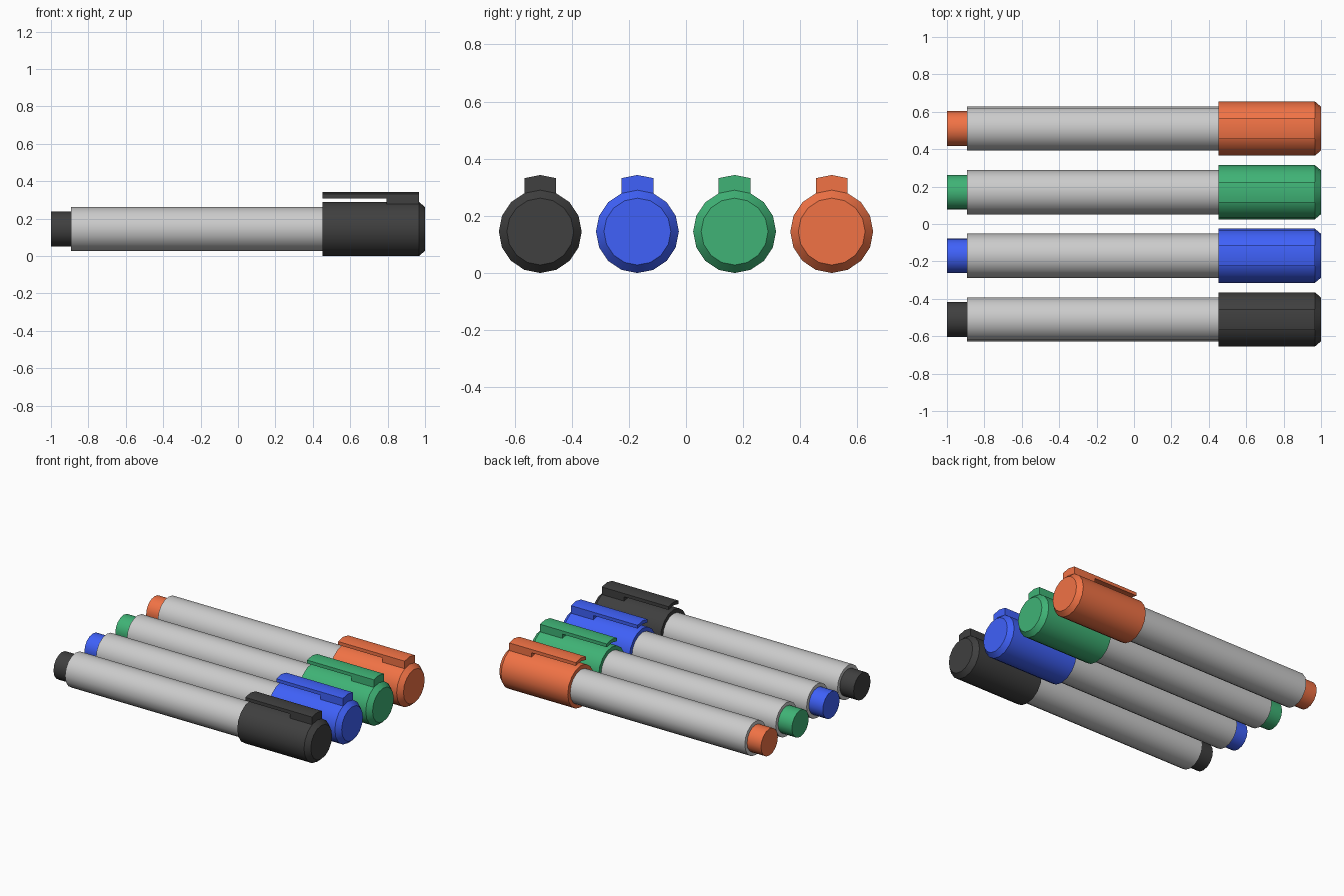
import bpy, bmesh, math

if "Cube" in bpy.data.objects:
    bpy.data.objects.remove(bpy.data.objects["Cube"])

SIDES = 16
AXIS_Z = 0.145
CAP_R = 0.145
DROP = CAP_R * (1 - math.cos(math.tau / SIDES))   # fall of the cap surface at the clip edges
CLIP_W = CAP_R * math.sin(math.tau / SIDES)


def finish(bm, name, mat):
    bmesh.ops.recalc_face_normals(bm, faces=bm.faces)
    mesh = bpy.data.meshes.new(name)
    bm.to_mesh(mesh)
    bm.free()
    obj = bpy.data.objects.new(name, mesh)
    bpy.context.collection.objects.link(obj)
    if mat:
        mesh.materials.append(mat)
    bpy.ops.object.select_all(action='DESELECT')
    obj.select_set(True)
    bpy.context.view_layer.objects.active = obj
    bpy.ops.object.shade_smooth_by_angle(angle=math.radians(30))
    return obj


def loft(rings, name, mat):
    """Join matching rings of points with quads and close both ends."""
    bm = bmesh.new()
    loops = [[bm.verts.new(p) for p in ring] for ring in rings]
    n = len(loops[0])
    for a, b in zip(loops, loops[1:]):
        for i in range(n):
            j = (i + 1) % n
            bm.faces.new((a[i], a[j], b[j], b[i]))
    bm.faces.new(loops[0])
    bm.faces.new(loops[-1])
    return finish(bm, name, mat)


def lathe(profile, y, name, mat=None):
    """Turn (x, radius) points around the pen's long axis."""
    rings = [[(x, y + r * math.sin(k * math.tau / SIDES),
               AXIS_Z + r * math.cos(k * math.tau / SIDES)) for k in range(SIDES)]
             for x, r in profile]
    return loft(rings, name, mat)


def clip(y, name, mat):
    """L-shaped side profile whose edges dip to follow the cap."""
    side = [(0.453, 0.343), (0.967, 0.343), (0.967, 0.28),
            (0.795, 0.28), (0.795, 0.32), (0.453, 0.32)]
    stations = [(-CLIP_W, DROP), (0, 0), (CLIP_W, DROP)]
    return loft([[(x, y + dy, z - dz) for x, z in side] for dy, dz in stations], name, mat)


colours = {
    "black": (0.05, 0.05, 0.05, 1),
    "blue": (0.05, 0.12, 0.95, 1),
    "green": (0.05, 0.45, 0.18, 1),
    "red": (0.88, 0.17, 0.06, 1),
}

for i, (colour, rgba) in enumerate(colours.items()):
    y = -0.51 + 0.34 * i
    mat = bpy.data.materials.new(colour + "_plastic")
    mat.diffuse_color = rgba
    mat.use_nodes = True
    mat.node_tree.nodes["Principled BSDF"].inputs["Base Color"].default_value = mat.diffuse_color
    # grey barrel
    lathe([(-0.893, 0.118), (0.46, 0.118)], y, colour + "_pen_barrel")
    # coloured end plug
    lathe([(-1.0, 0.093), (-0.885, 0.093)], y, colour + "_pen_end_plug", mat)
    # cap with chamfered tip
    lathe([(0.453, CAP_R), (0.967, CAP_R), (1.0, 0.117)], y, colour + "_pen_cap", mat)
    # pocket clip
    clip(y, colour + "_pen_clip", mat)
